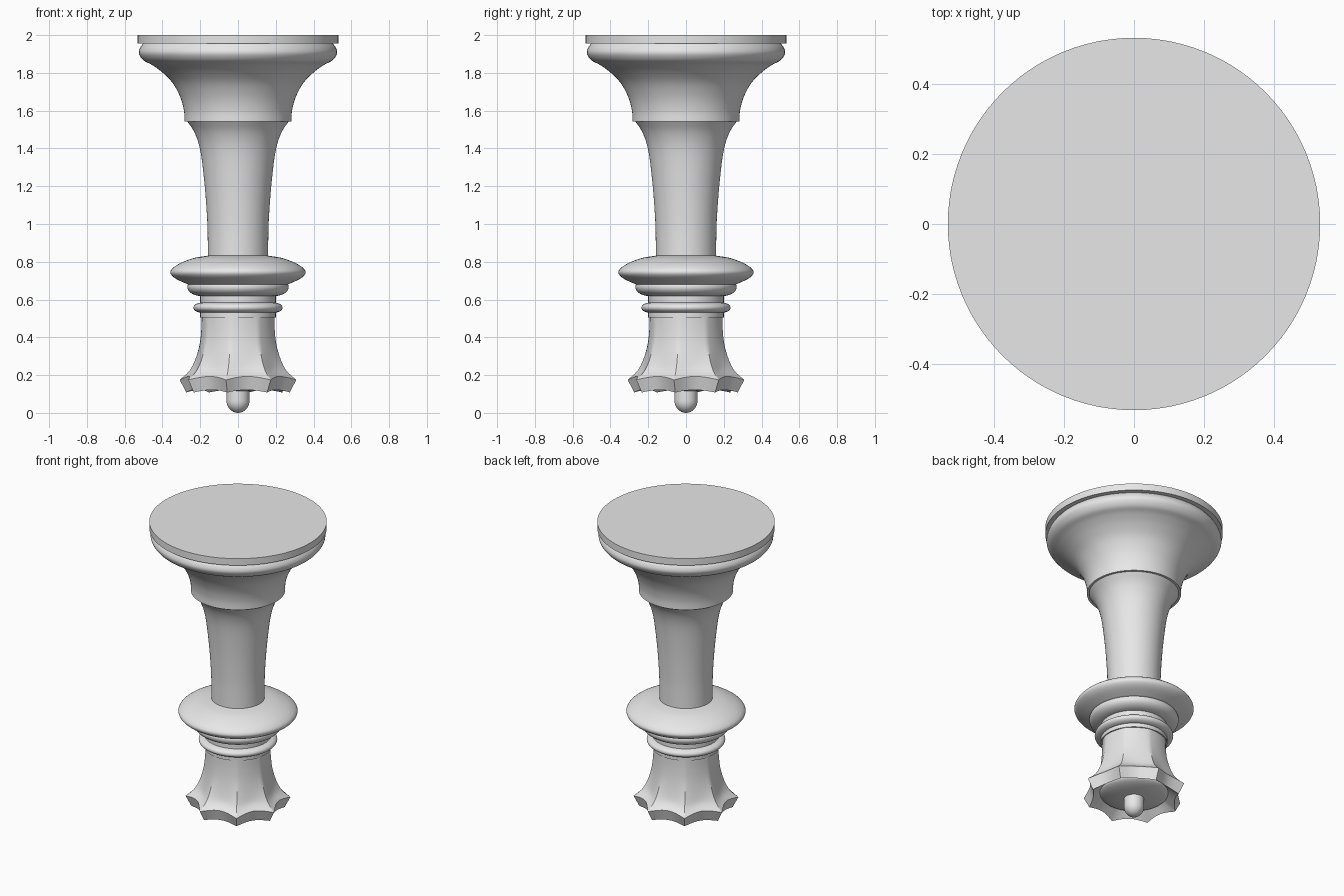
import bpy, bmesh, math
from math import sin, cos, pi, radians

if "Cube" in bpy.data.objects:
    bpy.data.objects.remove(bpy.data.objects["Cube"])

GREY = (0.8, 0.8, 0.8, 1)
mat = bpy.data.materials.new("plain grey")
mat.use_nodes = True
mat.diffuse_color = GREY
mat.node_tree.nodes["Principled BSDF"].inputs["Base Color"].default_value = GREY
SEG = 96


def finish(name, bm):
    bmesh.ops.recalc_face_normals(bm, faces=bm.faces)
    mesh = bpy.data.meshes.new(name)
    bm.to_mesh(mesh)
    bm.free()
    mesh.materials.append(mat)
    ob = bpy.data.objects.new(name, mesh)
    bpy.context.collection.objects.link(ob)
    bpy.ops.object.select_all(action="DESELECT")
    ob.select_set(True)
    bpy.context.view_layer.objects.active = ob
    bpy.ops.object.shade_smooth_by_angle(angle=radians(32))
    return ob


def skin(name, rings):
    """Bridge a stack of closed rings of points and cap both ends."""
    bm = bmesh.new()
    loops = [[bm.verts.new(p) for p in ring] for ring in rings]
    for a, b in zip(loops, loops[1:]):
        for i in range(SEG):
            j = (i + 1) % SEG
            bm.faces.new((a[i], a[j], b[j], b[i]))
    bm.faces.new(loops[0])
    bm.faces.new(loops[-1])
    return finish(name, bm)


def smooth(points, steps=5):
    """Catmull-Rom curve through the points."""
    p = [points[0]] + list(points) + [points[-1]]
    out = []
    for a, b, c, d in zip(p, p[1:], p[2:], p[3:]):
        for k in range(steps):
            t = k / steps
            out.append(tuple(
                0.5 * (2 * q + (r - o) * t + (2 * o - 5 * q + 4 * r - s) * t ** 2
                       + (3 * q - o - 3 * r + s) * t ** 3)
                for o, q, r, s in zip(a, b, c, d)))
    return out + [points[-1]]


def lathe(name, profile):
    """Spin (radius, height) points about the z axis."""
    return skin(name, [[(r * cos(2 * pi * i / SEG), r * sin(2 * pi * i / SEG), z)
                        for i in range(SEG)] for r, z in profile])


def ring(name, r_mid, r_out, z_low, z_high):
    """Half-ellipse moulding."""
    zc, h = (z_low + z_high) / 2, (z_high - z_low) / 2
    arc = [pi * (k / 16 - 0.5) for k in range(17)]
    lathe(name, [(r_mid + (r_out - r_mid) * cos(a), zc + h * sin(a)) for a in arc])


# Flat foot plate at the top
lathe("foot_plate", [(0.533, 1.955), (0.533, 2.0)])

# Flared base with a rounded rim and a shoulder lip
flare = smooth([(0.283, 1.543), (0.286, 1.6), (0.305, 1.67), (0.345, 1.745),
                (0.4, 1.802), (0.455, 1.842), (0.5, 1.866), (0.524, 1.9),
                (0.52, 1.93), (0.5, 1.958)])
lathe("flared_base", [(0.2, 1.543)] + flare)

# Tapered stem
lathe("stem", smooth([(0.16, 0.78), (0.16, 0.9), (0.163, 1.02), (0.176, 1.2),
                      (0.198, 1.38), (0.228, 1.48), (0.27, 1.545)]))

# Collar, mouldings and neck
lathe("collar", smooth([(0.16, 0.832), (0.24, 0.818), (0.32, 0.785), (0.358, 0.748),
                        (0.335, 0.714), (0.265, 0.68)]))
ring("lower_collar", 0.19, 0.268, 0.618, 0.715)
lathe("neck", [(0.2, 0.505), (0.2, 0.66)])
ring("neck_ring", 0.19, 0.236, 0.53, 0.584)

# Fluted crown: eight points, with the flutes deepening toward the rim
FLUTES, TURN = 8, radians(33.3)


def crown_ring(radius, z, depth, lift):
    pts = []
    for i in range(SEG):
        u = (i * FLUTES / SEG) % 1 * 2 - 1
        dip = 1 - u * u
        a = TURN + 2 * pi * i / SEG
        r = radius - depth * dip
        pts.append((r * cos(a), r * sin(a), z + lift * dip))
    return pts


wall = smooth([(0.195, 0.515, 0.004, 0), (0.198, 0.44, 0.006, 0), (0.208, 0.36, 0.009, 0),
               (0.232, 0.28, 0.018, 0), (0.265, 0.22, 0.033, 0.008),
               (0.315, 0.175, 0.05, 0.018)])
rim = [(0.28, 0.108, 0.035, 0.014), (0.205, 0.16, 0, 0)]
skin("crown", [crown_ring(*w) for w in wall + rim])

# Shallow dome inside the crown, and the finial
dome = [pi / 2 * k / 10 for k in range(10)]
lathe("crown_dome", [(0.206 * cos(a), 0.162 - 0.047 * sin(a)) for a in dome])
tip = [pi / 2 * k / 12 for k in range(12)]
lathe("finial", [(0.061, 0.125)] + [(0.061 * cos(a), 0.065 - 0.065 * sin(a)) for a in tip])
